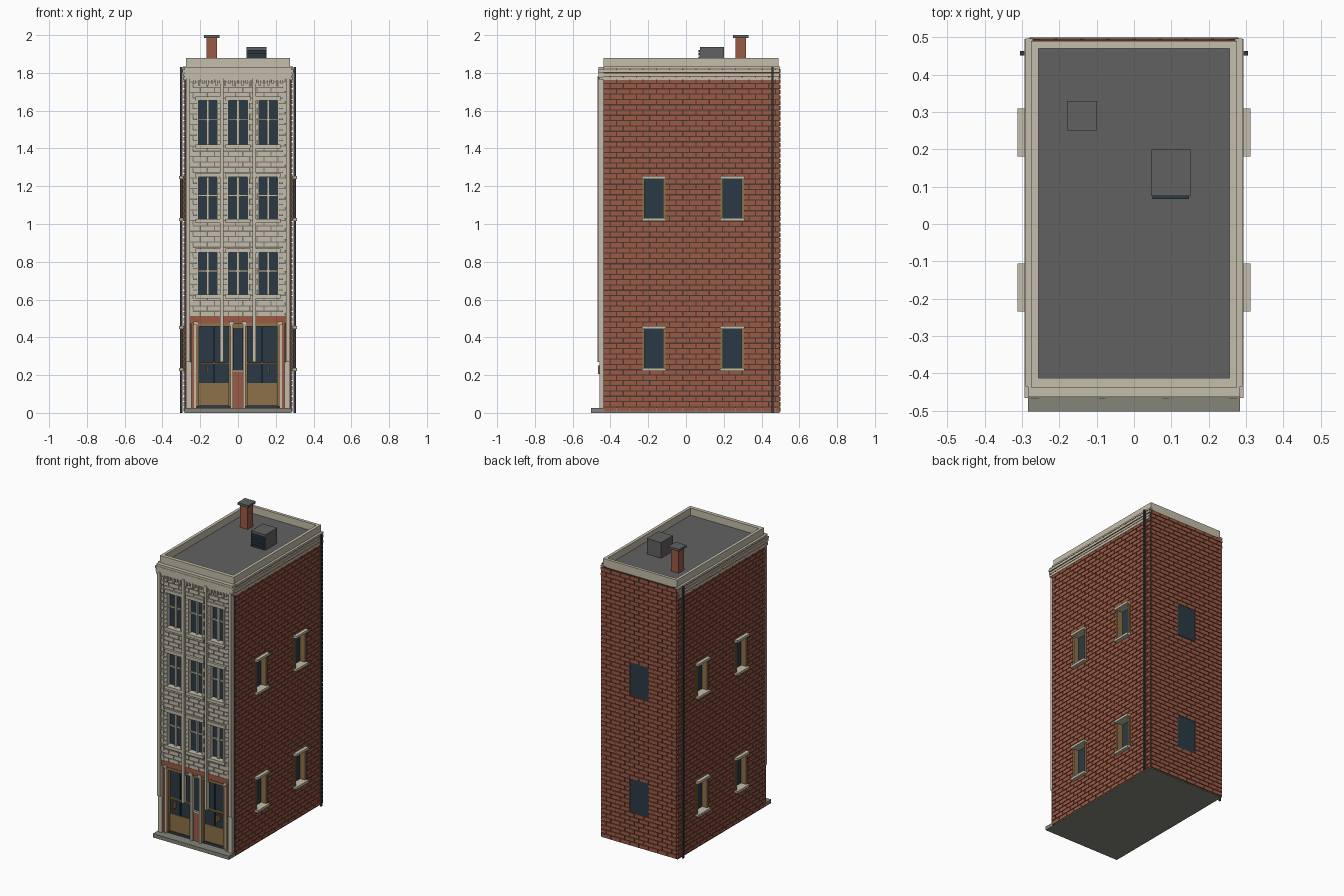
import bpy, bmesh

cube = bpy.data.objects.get("Cube")
if cube:
    bpy.data.objects.remove(cube, do_unlink=True)


def material(name, r, g, b):
    m = bpy.data.materials.new(name)
    m.use_nodes = True
    m.diffuse_color = (r, g, b, 1)
    m.node_tree.nodes["Principled BSDF"].inputs["Base Color"].default_value = (r, g, b, 1)
    return m


BRICK = material("red_brick", 0.335, 0.102, 0.058)
MORTAR = material("dark_mortar", 0.065, 0.038, 0.03)
STONE = material("pale_stone", 0.55, 0.51, 0.405)
JOINT = material("stone_joint", 0.20, 0.19, 0.16)
ROOF = material("grey_roofing", 0.12, 0.12, 0.12)
GLASS = material("dark_glass", 0.024, 0.042, 0.058)
WOOD = material("brown_wood", 0.27, 0.165, 0.065)
METAL = material("dark_metal", 0.034, 0.038, 0.045)
PAVING = material("paving", 0.24, 0.235, 0.195)


def part(name, mat, boxes):
    """One object made of boxes (x0, x1, y0, y1, z0, z1)."""
    bm = bmesh.new()
    for x0, x1, y0, y1, z0, z1 in boxes:
        vs = [bm.verts.new((x, y, z)) for z in (z0, z1)
              for x, y in ((x0, y0), (x1, y0), (x1, y1), (x0, y1))]
        bm.faces.new(vs[3::-1])
        bm.faces.new(vs[4:])
        for i in range(4):
            j = (i + 1) % 4
            bm.faces.new((vs[i], vs[j], vs[j + 4], vs[i + 4]))
    bmesh.ops.recalc_face_normals(bm, faces=bm.faces)
    mesh = bpy.data.meshes.new(name)
    bm.to_mesh(mesh)
    bm.free()
    mesh.materials.append(mat)
    ob = bpy.data.objects.new(name, mesh)
    bpy.context.collection.objects.link(ob)


def both(boxes):
    """Boxes plus their mirror images across x."""
    return list(boxes) + [(-b[1], -b[0]) + tuple(b[2:]) for b in boxes]


def place(side, u0, u1, d0, d1, z0, z1):
    """Box from along-wall range u, outward depth d and height z."""
    if side == "front":
        return (u0, u1, -d1, -d0, z0, z1)
    if side == "back":
        return (u0, u1, d0, d1, z0, z1)
    if side == "left":
        return (d0, d1, u0, u1, z0, z1)
    return (-d1, -d0, u0, u1, z0, z1)


def spans(u0, u1, holes, z):
    """Solid stretches of a wall at height z."""
    start, out = u0, []
    for h in sorted(holes):
        if h[2] < z < h[3]:
            out.append((start, h[0]))
            start = h[1]
    return out + [(start, u1)]


def masonry(side, u0, u1, z0, z1, d0, d1, holes, face, bed, length):
    """Mortar backing with proud bricks in running bond, leaving the holes open."""
    cuts = sorted({z0, z1} | {h[2] for h in holes} | {h[3] for h in holes})
    backing = [place(side, a, b, d0, d1 - 0.005, lo, hi)
               for lo, hi in zip(cuts, cuts[1:])
               for a, b in spans(u0, u1, holes, (lo + hi) / 2)]
    part(side + "_wall_mortar", bed, backing)
    rows = round((z1 - z0) / 0.028)
    course = (z1 - z0) / rows
    gap, bricks = 0.003, []
    for r in range(rows):
        lo = z0 + r * course
        for a, b in spans(u0, u1, holes, lo + course / 2):
            u = u0 - (r % 2) * length / 2
            while u < b:
                p, q = max(u + gap, a), min(u + length - gap, b)
                if q - p > 0.006:
                    bricks.append(place(side, p, q, d0, d1, lo + gap, lo + course - gap))
                u += length
    part(side + "_wall_bricks", face, bricks)


LEVELS = ((0.225, 0.455), (1.02, 1.25))
SIDE_Y = (-0.17, 0.245)

# Ground slab and solid core
part("ground_slab", PAVING, [(-0.284, 0.284, -0.502, 0.494, 0, 0.025)])
part("core", MORTAR, [(-0.255, 0.255, -0.41, 0.465, 0.025, 1.8)])

# Brick side walls with recessed windows
for side in ("left", "right"):
    holes = [(c - 0.064, c + 0.064, lo, hi) for c in SIDE_Y for lo, hi in LEVELS]
    masonry(side, -0.437, 0.495, 0.004, 1.828, 0.25, 0.289, holes, BRICK, MORTAR, 0.07)
    frames, panes, trims = [], [], []
    for a, b, lo, hi in holes:
        frames += [place(side, a, a + 0.015, 0.255, 0.295, lo, hi),
                   place(side, b - 0.015, b, 0.255, 0.295, lo, hi)]
        panes.append(place(side, a, b, 0.25, 0.258, lo, hi))
        trims += [place(side, a, b, 0.255, 0.312, lo - 0.004, lo + 0.012),
                  place(side, a, b, 0.255, 0.312, hi - 0.012, hi + 0.004)]
    part(side + "_window_frames", WOOD, frames)
    part(side + "_window_glass", GLASS, panes)
    part(side + "_window_sills_and_lintels", STONE, trims)

# Brick back wall with plain windows
holes = [(-0.07, 0.07, lo, hi) for lo, hi in LEVELS]
masonry("back", -0.28, 0.28, 0.004, 1.824, 0.46, 0.5, holes, BRICK, MORTAR, 0.07)
part("back_window_glass", GLASS, [place("back", a, b, 0.46, 0.497, lo, hi) for a, b, lo, hi in holes])

# Stone front with three rows of three windows
ROWS = ((0.62, 0.855), (1.02, 1.255), (1.415, 1.66))
openings = [(c - 0.06, c + 0.06, lo, hi) for c in (-0.16, 0, 0.16) for lo, hi in ROWS]
masonry("front", -0.275, 0.275, 0.51, 1.78, 0.40, 0.452, openings, STONE, JOINT, 0.075)
frames, panes, trims, bars = [], [], [], []
for a, b, lo, hi in openings:
    c, mid = (a + b) / 2, lo + (hi - lo) * 0.56
    panes.append(place("front", a, b, 0.40, 0.425, lo, hi))
    frames += [place("front", a, a + 0.011, 0.41, 0.456, lo, hi),
               place("front", b - 0.011, b, 0.41, 0.456, lo, hi)]
    bars += [place("front", c - 0.007, c + 0.007, 0.41, 0.440, lo, hi),
             place("front", a, b, 0.41, 0.435, mid - 0.005, mid + 0.005)]
    trims += [place("front", a - 0.006, b + 0.006, 0.41, 0.466, lo - 0.014, lo + 0.006),
              place("front", a - 0.006, b + 0.006, 0.41, 0.463, hi - 0.006, hi + 0.016)]
part("front_window_glass", GLASS, panes)
part("front_window_frames", STONE, frames)
part("front_window_bars", STONE, bars)
part("front_window_sills_and_lintels", STONE, trims)

# Slender pilasters, corner blocks and bracket row
part("inner_pilasters", STONE, both([(0.076, 0.094, -0.468, -0.44, 0.27, 1.78)]))
part("corner_pilasters", STONE, both([(0.255, 0.276, -0.467, -0.42, 0.27, 1.78),
                                      (0.247, 0.276, -0.458, -0.42, 0.025, 0.27)]))
part("corner_blocks", STONE, both([(0.236, 0.256, -0.458, -0.43, 0.525 + i * 0.056, 0.551 + i * 0.056)
                                   for i in range(22)]))
part("cornice_brackets", STONE, [(x - 0.006, x + 0.006, -0.463, -0.44, 1.745 - (i % 2) * 0.012, 1.78)
                                 for i, x in enumerate(-0.23 + k * 0.023 for k in range(21))])

# Shop front: brick surround, timber doors and stone posts
part("shop_surround", BRICK, both([(0.232, 0.25, -0.445, -0.40, 0.025, 0.51)])
     + [(-0.255, 0.255, -0.452, -0.40, 0.474, 0.512), (-0.028, 0.028, -0.438, -0.40, 0.025, 0.22)])
part("shop_glass", GLASS, both([(0.04, 0.215, -0.425, -0.40, 0.15, 0.468)])
     + [(-0.024, 0.024, -0.43, -0.40, 0.22, 0.45)])
part("shop_timber", WOOD, both([
    (0.04, 0.215, -0.432, -0.40, 0.04, 0.157),
    (0.04, 0.051, -0.444, -0.40, 0.035, 0.468),
    (0.206, 0.222, -0.452, -0.40, 0.035, 0.468),
    (0.04, 0.222, -0.456, -0.40, 0.458, 0.475),
    (0.04, 0.215, -0.440, -0.40, 0.259, 0.268)])
     + [(-0.028, 0.028, -0.435, -0.40, 0.45, 0.475)])
part("door_dividers", METAL, both([(0.125, 0.131, -0.434, -0.41, 0.157, 0.456)])
     + both([(0.04, 0.215, -0.436, -0.40, 0.025, 0.041)]))
part("shop_posts", STONE, both([(0.026, 0.040, -0.454, -0.40, 0.025, 0.475),
                                (0.221, 0.232, -0.452, -0.40, 0.025, 0.475),
                                (0.02, 0.046, -0.460, -0.40, 0.468, 0.485),
                                (0.212, 0.236, -0.460, -0.40, 0.468, 0.485)])
     + [(-0.028, 0.028, -0.444, -0.40, 0.218, 0.228)])
part("door_handles", WOOD, both([(0.16, 0.168, -0.466, -0.43, 0.205, 0.25)]))

# Cornice bands with brick showing between them on the sides
part("cornice_bands", STONE, [(-0.292, 0.292, -0.458, 0.492, 1.763, 1.778),
                              (-0.291, 0.291, -0.462, 0.492, 1.784, 1.798),
                              (-0.293, 0.293, -0.466, 0.495, 1.803, 1.817),
                              (-0.284, 0.284, -0.464, -0.43, 1.77, 1.832)])

# Parapet and roof
part("parapet", STONE, both([(0.256, 0.276, -0.438, 0.49, 1.825, 1.88),
                             (0.27, 0.291, -0.435, 0.497, 1.824, 1.834)])
     + [(-0.256, 0.256, -0.438, -0.413, 1.825, 1.88), (-0.256, 0.256, 0.47, 0.49, 1.825, 1.88)])
part("roof_deck", ROOF, [(-0.257, 0.257, -0.414, 0.471, 1.80, 1.832)])

# Chimney with cap
part("chimney_stack", BRICK, [(-0.167, -0.111, 0.262, 0.318, 1.83, 1.985)])
part("chimney_cap", ROOF, [(-0.179, -0.099, 0.25, 0.33, 1.985, 2.0)])

# Roof ventilation unit with louvred front
part("vent_unit", ROOF, [(0.045, 0.152, 0.075, 0.2, 1.83, 1.937)])
part("vent_louvres", GLASS, [(0.05, 0.147, 0.067, 0.08, 1.84 + i * 0.017, 1.853 + i * 0.017)
                             for i in range(5)])

# Rain pipes
part("rain_pipes", METAL, both([(0.294, 0.306, 0.452, 0.464, 0, 1.83)]))
